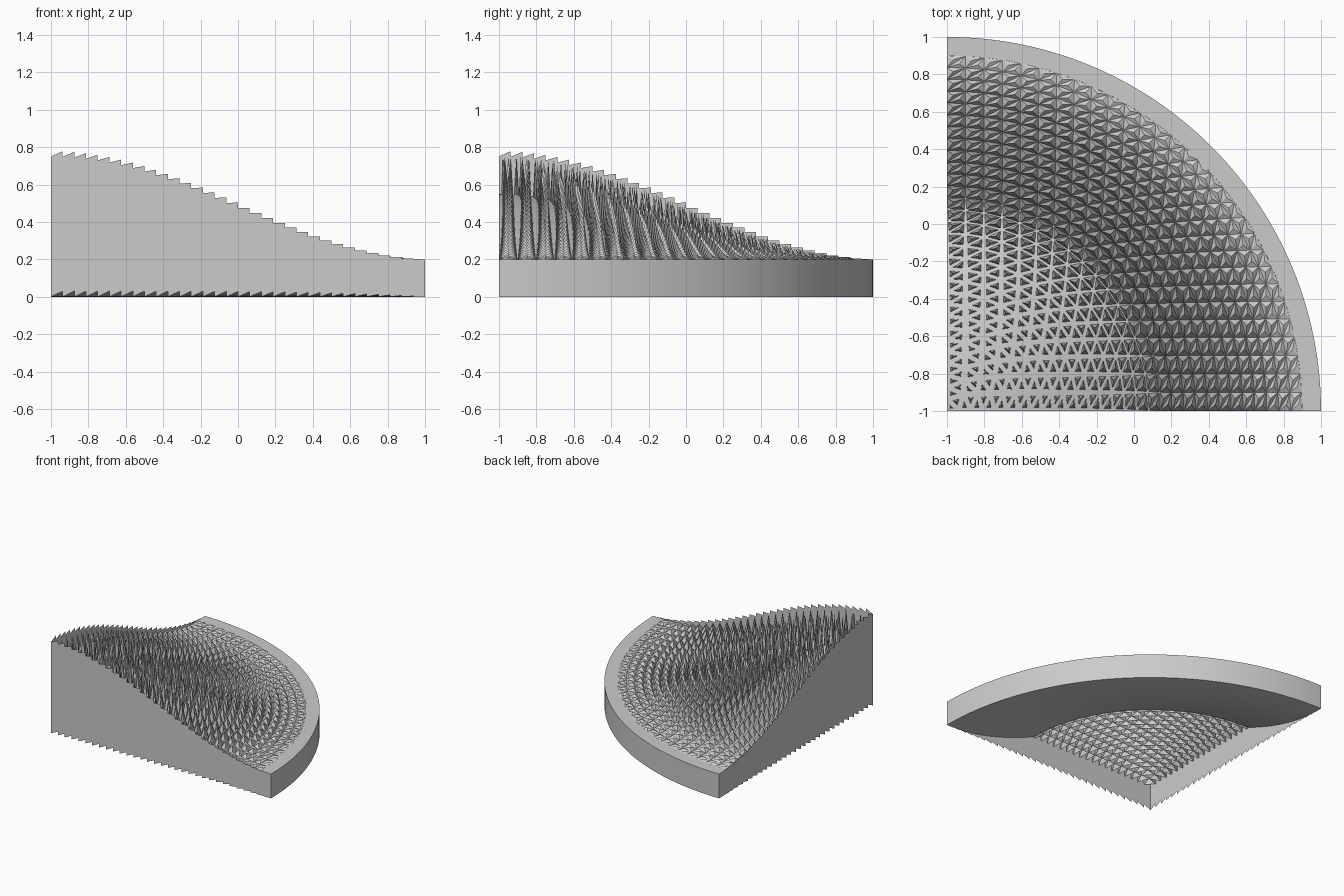
import bpy, bmesh, math
from mathutils import Vector

if "Cube" in bpy.data.objects:
    bpy.data.objects.remove(bpy.data.objects["Cube"])

RADIUS, RIM, RISE = 2.0, 0.2, 0.55
ROWS, FIELD = 30, 1.9          # spike rows and the radius they fill
TOOTH, COLUMNS = 0.03, 32      # side wall teeth
CORNER = Vector((-1, -1, 0))

grey = bpy.data.materials.new("plain grey")
grey.use_nodes = True
grey.diffuse_color = (0.6, 0.6, 0.6, 1)
grey.node_tree.nodes["Principled BSDF"].inputs["Base Color"].default_value = (0.6, 0.6, 0.6, 1)


def dome(r):
    """Bell shaped height above the base at a distance from the corner."""
    return RISE * (1 + math.cos(math.pi * min(r / RADIUS, 1))) / 2


def polar(r, angle, z):
    return CORNER + Vector((r * math.cos(angle), r * math.sin(angle), z))


def finish(bm, name, smooth=False):
    mesh = bpy.data.meshes.new(name)
    bmesh.ops.remove_doubles(bm, verts=bm.verts, dist=1e-5)
    bm.to_mesh(mesh)
    bm.free()
    mesh.materials.append(grey)
    obj = bpy.data.objects.new(name, mesh)
    bpy.context.collection.objects.link(obj)
    if smooth:
        mesh.shade_smooth()
    return obj


def face(bm, points):
    bm.faces.new([bm.verts.new(p) for p in points])


def sweep(name, profile, steps=64):
    """Turn a list of (radius, height) points through a quarter circle."""
    bm = bmesh.new()
    for (r0, z0), (r1, z1) in zip(profile, profile[1:]):
        for k in range(steps):
            a, b = (math.pi / 2 * n / steps for n in (k, k + 1))
            corners = [polar(r0, a, z0), polar(r1, a, z1), polar(r1, b, z1)]
            if r0 > 0:
                corners.append(polar(r0, b, z0))
            face(bm, corners)
    return finish(bm, name, smooth=True)


# Smooth bell shaped underside, outer rim band and flat rim top
radii = [RADIUS * n / 40 for n in range(41)]
underside = sweep("underside_dome", [(r, dome(r)) for r in radii])
sweep("rim_band", [(RADIUS, 0), (RADIUS, RIM)])
sweep("rim_top", [(RADIUS, RIM), (FIELD, RIM)])


# Spikes on a fan of triangles, open below, with tips following the dome
def node(i, j):
    return polar(FIELD * i / ROWS, math.pi / 2 * j / max(i, 1), RIM)


def spike(bm, base):
    tip = sum(base, Vector()) / 3
    tip.z = RIM + dome((tip - CORNER).xy.length) + 0.005
    for k in range(3):
        face(bm, [base[k], base[(k + 1) % 3], tip])


spikes = bmesh.new()
for i in range(ROWS):
    for j in range(i + 1):
        spike(spikes, [node(i, j), node(i + 1, j), node(i + 1, j + 1)])
        if j < i:
            spike(spikes, [node(i, j), node(i + 1, j + 1), node(i, j + 1)])
finish(spikes, "spike_field")


# Two straight side walls made of columns sheared upwards, giving toothed edges
def side_wall(name, angle):
    bm = bmesh.new()
    width = RADIUS / COLUMNS
    for n in range(COLUMNS):
        r0, r1 = n * width, (n + 1) * width
        lift = TOOTH * (1 - (r1 / RADIUS) ** 4)
        points = [polar(r0, angle, 0), polar(r1, angle, lift),
                  polar(r1, angle, RIM + dome(r1) + lift),
                  polar(r0, angle, RIM + dome(r0))]
        face(bm, points if angle == 0 else points[::-1])
    return finish(bm, name)


side_wall("front_wall", 0)
side_wall("right_wall", math.pi / 2)
